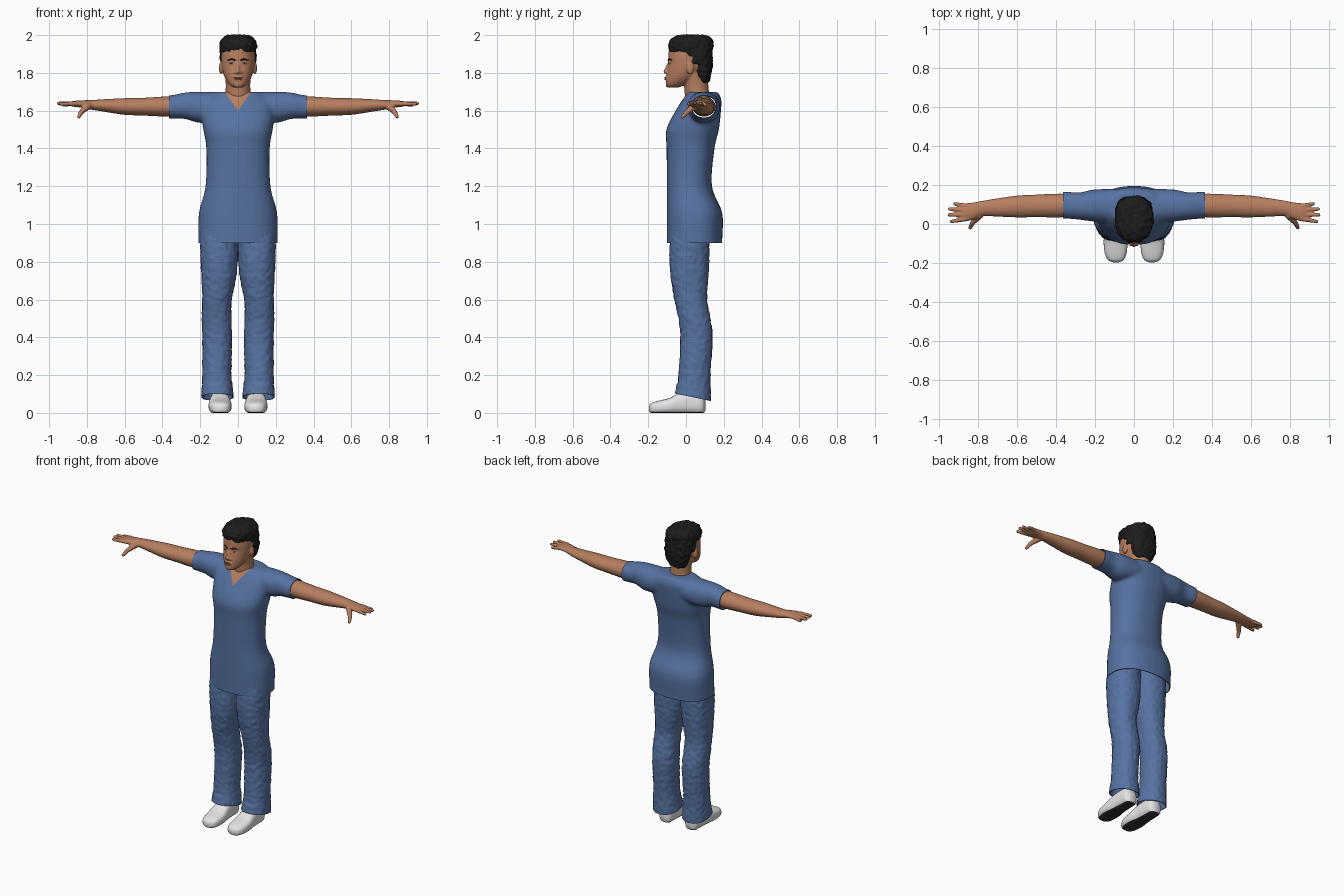
import bpy, bmesh, math
from mathutils import Vector, Matrix, noise
from mathutils.bvhtree import BVHTree

cube = bpy.data.objects.get("Cube")
if cube:
    bpy.data.objects.remove(cube, do_unlink=True)


def material(name, r, g, b):
    mat = bpy.data.materials.new(name)
    mat.use_nodes = True
    mat.diffuse_color = (r, g, b, 1)
    shader = next(n for n in mat.node_tree.nodes if n.type == 'BSDF_PRINCIPLED')
    shader.inputs["Base Color"].default_value = (r, g, b, 1)
    shader.inputs["Roughness"].default_value = 0.8
    return mat


skin = material("skin", 0.47, 0.21, 0.115)
scrubs = material("blue cotton", 0.095, 0.17, 0.36)
black_hair = material("black hair", 0.012, 0.012, 0.012)
white_leather = material("white leather", 0.78, 0.78, 0.78)
dark_rubber = material("dark rubber", 0.03, 0.03, 0.03)
lip_colour = material("lip", 0.32, 0.12, 0.085)
eye_white = material("eye white", 0.6, 0.55, 0.5)
iris_colour = material("dark iris", 0.03, 0.018, 0.012)


# Shape helpers
def smooth_sections(rows, steps=4):
    """Catmull-Rom interpolation between hand-placed cross-sections."""
    rows = [Vector(r) for r in rows]
    padded = [rows[0]] + rows + [rows[-1]]
    out = []
    for p, q, r, s in zip(padded, padded[1:], padded[2:], padded[3:]):
        for i in range(steps):
            t = i / steps
            out.append(q + ((r - p) * t + (p * 2 - q * 5 + r * 4 - s) * t**2
                            + (q * 3 - p - r * 3 + s) * t**3) / 2)
    return out + [rows[-1]]


def tube(bm, axis, rows, power=2.0, sides=32):
    """Loft of superellipses; a row is (station, centre, centre, radius, radius)."""
    rings = []
    for t, a, b, ra, rb in smooth_sections(rows):
        ring = []
        for i in range(sides):
            ang = math.tau * i / sides
            c, s = math.cos(ang), math.sin(ang)
            u = a + ra * math.copysign(abs(c) ** (2 / power), c)
            v = b + rb * math.copysign(abs(s) ** (2 / power), s)
            ring.append(bm.verts.new({'X': (t, u, v), 'Y': (u, t, v), 'Z': (u, v, t)}[axis]))
        rings.append(ring)
    for low, high in zip(rings, rings[1:]):
        for i in range(sides):
            j = (i + 1) % sides
            bm.faces.new((low[i], low[j], high[j], high[i]))
    bm.faces.new(rings[0][::-1])
    bm.faces.new(rings[-1])


def ball(bm, centre, radii):
    place = Matrix.Translation(centre) @ Matrix.Diagonal((*radii, 1))
    bmesh.ops.create_uvsphere(bm, u_segments=20, v_segments=12, radius=1, matrix=place)


def limb(bm, a, b, ra, rb):
    """Tapered capsule between two points."""
    a, b = Vector(a), Vector(b)
    turn = (b - a).to_track_quat('Z', 'Y').to_matrix().to_4x4()
    bmesh.ops.create_cone(bm, cap_ends=True, segments=16, radius1=ra, radius2=rb,
                          depth=(b - a).length, matrix=Matrix.Translation((a + b) / 2) @ turn)
    ball(bm, a, (ra,) * 3)
    ball(bm, b, (rb,) * 3)


def bake(ob, kind, **settings):
    mod = ob.modifiers.new(kind, kind)
    for key, value in settings.items():
        setattr(mod, key, value)
    graph = bpy.context.evaluated_depsgraph_get()
    mesh = bpy.data.meshes.new_from_object(ob.evaluated_get(graph))
    ob.modifiers.clear()
    ob.data = mesh


def part(name, bm, mats, voxel=0, blur=4, rough=0, cuts=(), rule=None, shell=0, mirror=False):
    """Fuse, trim, colour and shade one object."""
    bmesh.ops.recalc_face_normals(bm, faces=bm.faces[:])
    mesh = bpy.data.meshes.new(name)
    bm.to_mesh(mesh)
    bm.free()
    ob = bpy.data.objects.new(name, mesh)
    bpy.context.collection.objects.link(ob)
    if voxel:
        bake(ob, 'REMESH', mode='VOXEL', voxel_size=voxel)
        bake(ob, 'SMOOTH', factor=0.5, iterations=blur)
    ob.data.materials.clear()
    for mat in mats:
        ob.data.materials.append(mat)
    bm = bmesh.new()
    bm.from_mesh(ob.data)
    for v in bm.verts:
        if rough:
            v.co += v.normal * rough * noise.noise(v.co * 45)
    for point, normal, trim in cuts:
        bmesh.ops.bisect_plane(bm, geom=bm.verts[:] + bm.edges[:] + bm.faces[:],
                               plane_co=point, plane_no=normal, clear_outer=trim)
    for f in bm.faces:
        f.material_index = int(rule(f.calc_center_median())) if rule else 0
    bm.to_mesh(ob.data)
    bm.free()
    if shell:
        bake(ob, 'SOLIDIFY', thickness=shell, offset=-1)
    if mirror:
        bake(ob, 'MIRROR', use_mirror_merge=False)
    bpy.ops.object.select_all(action='DESELECT')
    ob.select_set(True)
    bpy.context.view_layer.objects.active = ob
    bpy.ops.object.shade_smooth_by_angle(angle=math.radians(45))
    return ob


# Tunic: torso and short sleeves, with a V of bare chest
bm = bmesh.new()
tube(bm, 'Z', [(.84, 0, .045, .208, .147), (.92, 0, .045, .21, .147), (1.06, 0, .045, .207, .147),
               (1.2, 0, .018, .172, .119), (1.4, 0, .024, .168, .127), (1.5, 0, .035, .184, .139),
               (1.6, 0, .065, .195, .12), (1.66, 0, .085, .18, .102), (1.7, 0, .09, .12, .078)], 2.3)
for side in (1, -1):
    tube(bm, 'X', [(side * x, y, z, ry, rz) for x, y, z, ry, rz in
                   [(.05, .09, 1.622, .09, .075), (.2, .095, 1.618, .083, .082),
                    (.28, .092, 1.626, .07, .07), (.35, .097, 1.62, .069, .062),
                    (.42, .097, 1.62, .069, .062)]], 2.2)
part("tunic", bm, [scrubs, skin], voxel=.009, blur=7, shell=.005,
     cuts=[((0, 0, .9), (0, 0, -1), True), ((.365, 0, 0), (1, 0, 0), True),
           ((-.365, 0, 0), (-1, 0, 0), True), ((0, 0, 1.6), (1, 0, -.7), False),
           ((0, 0, 1.6), (1, 0, .7), False)],
     rule=lambda c: c.y < .06 and abs(c.x) < .7 * (c.z - 1.6))

# Trousers with slanted open cuffs
bm = bmesh.new()
tube(bm, 'Z', [(1.02, .1, .03, .09, .1), (.9, .1, .02, .1, .105), (.75, .1, .018, .095, .103),
               (.6, .111, .025, .079, .087), (.5, .113, .045, .079, .085), (.4, .11, .055, .079, .086),
               (.2, .112, .045, .077, .085), (.1, .109, .036, .085, .096), (.02, .109, .036, .086, .096)], 2.2)
part("trousers", bm, [scrubs], voxel=.009, shell=.005, rough=.004, mirror=True,
     cuts=[((0, .037, .083), (0, -.2, -1), True)])

# Shoes with dark soles
bm = bmesh.new()
tube(bm, 'Y', [(-.197, .092, .022, .014, .012), (-.185, .093, .025, .04, .026),
               (-.15, .094, .029, .056, .034), (-.09, .095, .036, .061, .042),
               (-.03, .096, .05, .054, .056), (.04, .096, .054, .05, .06),
               (.085, .096, .048, .044, .053), (.102, .096, .04, .02, .03)], 2.7)
part("shoes", bm, [white_leather, dark_rubber], mirror=True,
     cuts=[((0, 0, .006), (0, 0, -1), False)], rule=lambda c: c.z < .006)
shoes = bpy.data.objects["shoes"]
for v in shoes.data.vertices:
    v.co.z = max(v.co.z, 0)

# Arms with hands
bm = bmesh.new()
tube(bm, 'X', [(.28, .095, 1.622, .055, .05), (.38, .095, 1.622, .061, .053), (.5, .093, 1.621, .058, .047),
               (.6, .09, 1.622, .056, .044), (.7, .085, 1.627, .047, .034), (.78, .08, 1.631, .039, .025),
               (.82, .068, 1.635, .043, .02), (.865, .06, 1.636, .047, .016), (.885, .06, 1.636, .042, .012)])
for base_y, tip in [(.093, (.922, .104, 1.63)), (.071, (.948, .077, 1.637)),
                    (.048, (.95, .047, 1.639)), (.026, (.938, .013, 1.636))]:
    limb(bm, (.865, base_y, 1.637), tip, .0125, .009)
thumb = [(.795, .045, 1.625), (.83, .006, 1.592), (.842, -.018, 1.568)]
limb(bm, thumb[0], thumb[1], .02, .013)
limb(bm, thumb[1], thumb[2], .013, .01)
part("arms", bm, [skin], voxel=.0045, blur=3, mirror=True)

# Head: skull, neck, ears, nose, brow and chin
bm = bmesh.new()
tube(bm, 'Z', [(1.722, 0, -.068, .022, .026), (1.74, 0, -.05, .047, .056), (1.775, 0, -.02, .07, .084),
               (1.81, 0, 0, .081, .1), (1.85, 0, .014, .088, .108), (1.9, 0, .02, .089, .113),
               (1.945, 0, .022, .082, .105), (1.975, 0, .024, .05, .07)], 2.1)
tube(bm, 'Z', [(1.6, 0, .08, .08, .078), (1.68, 0, .06, .068, .066),
               (1.74, 0, .053, .065, .065), (1.8, 0, .045, .07, .075)])
limb(bm, (0, -.09, 1.85), (0, -.109, 1.806), .008, .011)
ball(bm, (0, -.094, 1.737), (.024, .014, .014))
ball(bm, (0, -.1, 1.772), (.026, .011, .014))
for side in (1, -1):
    ball(bm, (side * .014, -.1, 1.802), (.009, .011, .008))
    ball(bm, (side * .09, .022, 1.825), (.011, .02, .033))
    limb(bm, (side * .012, -.086, 1.872), (side * .05, -.068, 1.874), .01, .009)
head = part("head", bm, [skin], voxel=.005, blur=3)

# Facial details laid on the skin
tree = BVHTree.FromPolygons([v.co for v in head.data.vertices],
                            [p.vertices[:] for p in head.data.polygons])


def on_face(x, z, out=0):
    hit = tree.ray_cast(Vector((x, -1, z)), Vector((0, 1, 0)))[0]
    return hit - Vector((0, out, 0))


def patch(name, mat, x, z, radii, out=0, mirror=True):
    bm = bmesh.new()
    ball(bm, on_face(x, z, out), radii)
    part(name, bm, [mat], mirror=mirror)


patch("eyes", eye_white, .034, 1.851, (.013, .004, .005))
patch("irises", iris_colour, .034, 1.851, (.005, .003, .005), .003)
patch("upper_lip", lip_colour, 0, 1.775, (.024, .004, .004), mirror=False)
patch("lower_lip", lip_colour, 0, 1.767, (.019, .004, .005), mirror=False)
bm = bmesh.new()
limb(bm, on_face(.016, 1.868), on_face(.034, 1.873), .004, .004)
limb(bm, on_face(.034, 1.873), on_face(.053, 1.868), .004, .0025)
part("eyebrows", bm, [black_hair], mirror=True)

# Short hair: crown, sides with sideburns, and nape
bm = bmesh.new()
tube(bm, 'Z', [(1.912, 0, .025, .095, .113), (1.95, 0, .026, .098, .119),
               (1.982, 0, .028, .084, .106), (2.0, 0, .032, .052, .07)], 2.3)
tube(bm, 'Z', [(1.848, 0, .062, .092, .074), (1.88, 0, .06, .096, .08), (1.93, 0, .052, .096, .09)], 2.4)
tube(bm, 'Z', [(1.75, 0, .085, .052, .036), (1.79, 0, .088, .076, .045), (1.86, 0, .092, .09, .05)], 2.4)
part("hair", bm, [black_hair], voxel=.006, blur=3, rough=.007)
